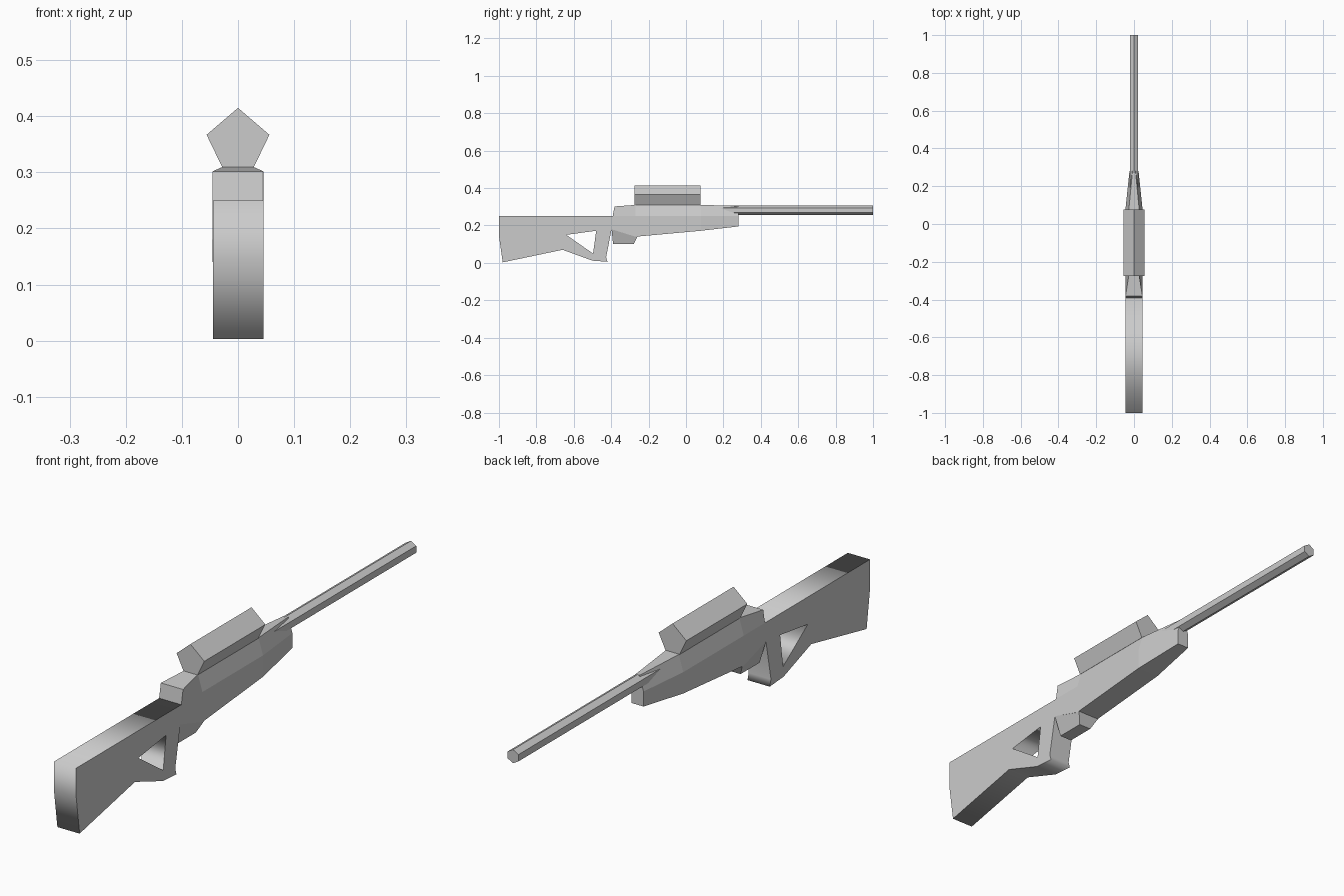
import bpy, bmesh, math

if "Cube" in bpy.data.objects:
    bpy.data.objects.remove(bpy.data.objects["Cube"])


def loft(name, sections):
    """Skin a list of equal-length rings of (x, y, z) points and cap both ends."""
    bm = bmesh.new()
    rings = [[bm.verts.new(p) for p in ring] for ring in sections]
    n = len(rings[0])
    for a, b in zip(rings, rings[1:]):
        for i in range(n):
            j = (i + 1) % n
            bm.faces.new((a[i], a[j], b[j], b[i]))
    bm.faces.new(rings[0])
    bm.faces.new(rings[-1])
    bmesh.ops.recalc_face_normals(bm, faces=bm.faces)
    mesh = bpy.data.meshes.new(name)
    bm.to_mesh(mesh)
    bm.free()
    obj = bpy.data.objects.new(name, mesh)
    bpy.context.collection.objects.link(obj)
    return obj


def mirrored(half):
    """Right-hand (x, y, z) points, bottom to top, closed with their mirror image."""
    return half + [(-x, y, z) for x, y, z in reversed(half)]


def prism(name, outline, y0, y1):
    return loft(name, [[(x, y, z) for x, z in outline] for y in (y0, y1)])


def side_plate(name, outlines, half_width):
    """Extrude a (y, z) outline with holes across the width."""
    cu = bpy.data.curves.new(name, 'CURVE')
    cu.dimensions = '2D'
    cu.fill_mode = 'BOTH'
    cu.extrude = half_width
    for pts in outlines:
        sp = cu.splines.new('POLY')
        sp.points.add(len(pts) - 1)
        for p, (y, z) in zip(sp.points, pts):
            p.co = (y, z, 0, 1)
        sp.use_cyclic_u = True
    obj = bpy.data.objects.new(name, cu)
    bpy.context.collection.objects.link(obj)
    obj.rotation_euler = (math.pi / 2, 0, math.pi / 2)
    bpy.ops.object.select_all(action='DESELECT')
    obj.select_set(True)
    bpy.context.view_layer.objects.active = obj
    bpy.ops.object.convert(target='MESH')
    return obj


W = 0.045

# Butt stock and grip, with the triangular thumb opening
side_plate("stock", [
    [(-1, .25), (-1, .145), (-.98, .003), (-.66, .07), (-.50, .012),
     (-.42, .006), (-.427, .03), (-.398, .18), (-.39, .25)],
    [(-.64, .15), (-.48, .172), (-.497, .05)],
], W)

# Receiver and fore-end: (y bottom/mid, y top, z bottom, z top, half widths low/top)
receiver = [
    (-.398, -.392, -.382, .18, .302, W, W),
    (-.27, -.27, -.27, .14, .31, W, .027),
    (.08, .08, .08, .172, .31, W, .027),
    (.28, .28, .28, .195, .305, .024, .008),
]
loft("receiver", [mirrored([(w, yb, zb), (w, ym, .25), (wt, yt, zt)])
                  for yb, ym, yt, zb, zt, w, wt in receiver])

# Magazine, narrowing downwards
loft("magazine", [
    [(-W, -.398, .18), (W, -.398, .18), (W, -.26, .14), (-W, -.26, .14)],
    [(-.025, -.39, .10), (.025, -.39, .10), (.025, -.28, .10), (-.025, -.28, .10)],
])

# Six-sided barrel, corner up
R = .025
prism("barrel", [(R * math.sin(k * math.pi / 3), .281 + R * math.cos(k * math.pi / 3))
                 for k in range(6)], .08, 1)

# Five-sided scope sitting on the receiver
prism("scope", [(-.028, .309), (.028, .309), (.056, .367), (0, .415), (-.056, .367)],
      -.275, .078)
